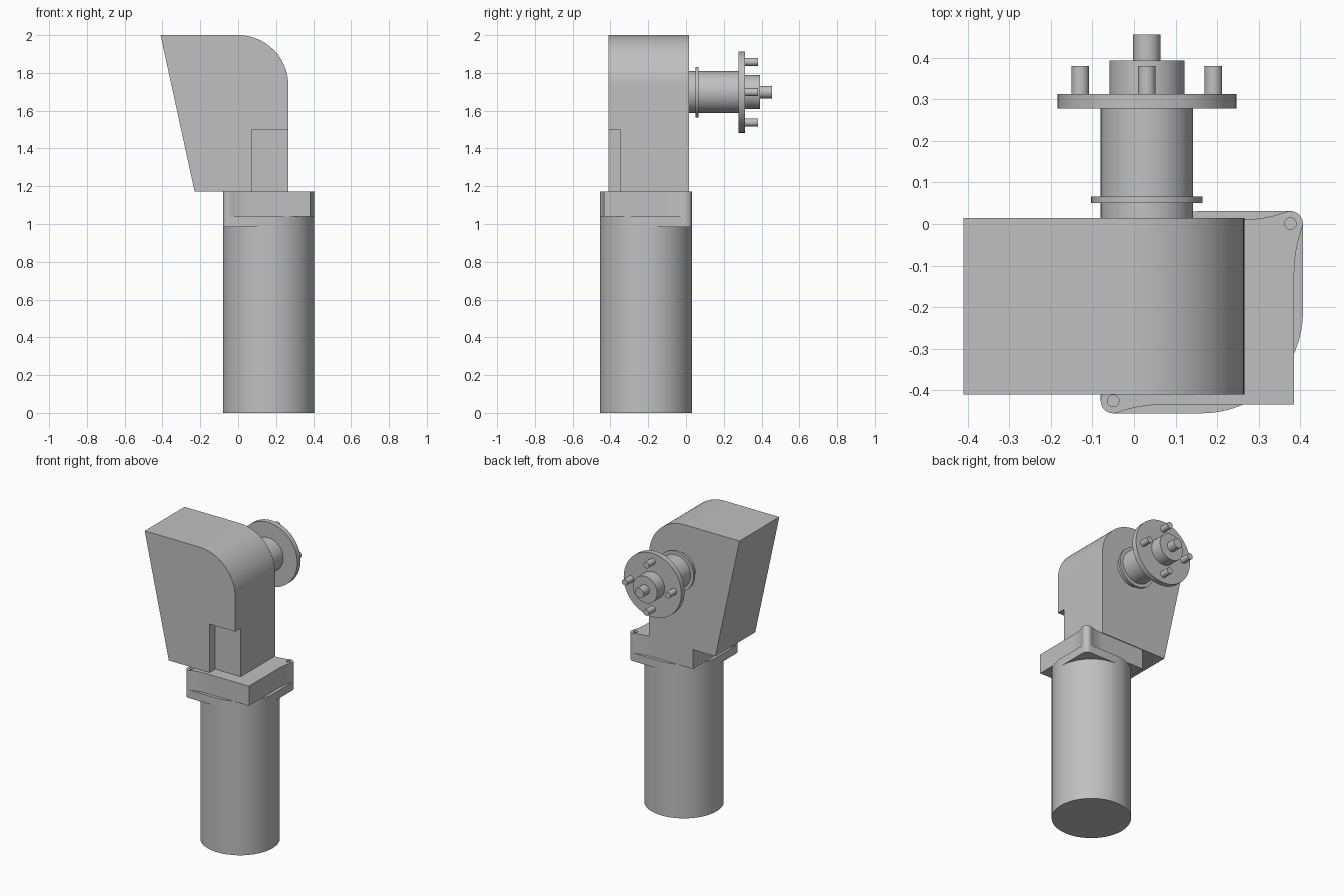
import bpy, bmesh
from math import cos, sin, pi, radians
from mathutils import Matrix, Vector

cube = bpy.data.objects.get("Cube")
if cube:
    bpy.data.objects.remove(cube, do_unlink=True)

grey = bpy.data.materials.new("machine grey")
grey.use_nodes = True
colour = (0.53, 0.53, 0.53, 1)
grey.diffuse_color = colour
grey.node_tree.nodes["Principled BSDF"].inputs["Base Color"].default_value = colour

UPRIGHT = Matrix.Rotation(pi / 2, 4, 'X')   # drawing plane xy -> xz, depth -> -y
MOTOR = Vector((0.163, -0.212, 0))          # motor axis
SHAFT_X, SHAFT_Z = 0.031, 1.698             # output shaft axis
EAR, EAR_R, HALF, RADIUS = 0.213, 0.03, 0.222, 0.243


def arc(cx, cy, r, a0, a1, n):
    """Points on an arc, angles in degrees."""
    angles = [radians(a0 + (a1 - a0) * i / n) for i in range(n + 1)]
    return [(cx + r * cos(a), cy + r * sin(a)) for a in angles]


def half_turn(points):
    return points + [(-x, -y) for x, y in points]


def extrude(name, loops, low, high, matrix):
    """Extrude an outline, with optional hole loops, between two depths."""
    curve = bpy.data.curves.new(name, 'CURVE')
    curve.dimensions, curve.fill_mode = '2D', 'BOTH'
    curve.extrude = (high - low) / 2
    for loop in loops:
        spline = curve.splines.new('POLY')
        spline.points.add(len(loop) - 1)
        for point, (x, y) in zip(spline.points, loop):
            point.co = (x, y, 0, 1)
        spline.use_cyclic_u = True
    temp = bpy.data.objects.new(name + " outline", curve)
    bpy.context.collection.objects.link(temp)
    bpy.context.view_layer.update()
    graph = bpy.context.evaluated_depsgraph_get()
    mesh = bpy.data.meshes.new_from_object(temp.evaluated_get(graph))
    bpy.data.objects.remove(temp, do_unlink=True)
    bpy.data.curves.remove(curve)
    mesh.transform(matrix @ Matrix.Translation((0, 0, (low + high) / 2)))
    return finish(name, mesh)


def finish(name, mesh):
    """Weld, orient and colour a mesh and add it to the scene."""
    bm = bmesh.new()
    bm.from_mesh(mesh)
    bmesh.ops.remove_doubles(bm, verts=bm.verts, dist=0.0001)
    bmesh.ops.dissolve_limit(bm, angle_limit=0.01, verts=bm.verts, edges=bm.edges)
    bmesh.ops.recalc_face_normals(bm, faces=bm.faces)
    bm.to_mesh(mesh)
    bm.free()
    mesh.materials.clear()
    mesh.materials.append(grey)
    mesh.name = name
    obj = bpy.data.objects.new(name, mesh)
    bpy.context.collection.objects.link(obj)
    parts.append(obj)
    return obj


def cylinder(name, r, low, high, matrix, sides=64):
    bm = bmesh.new()
    bmesh.ops.create_cone(bm, cap_ends=True, segments=sides, radius1=r, radius2=r,
                          depth=high - low,
                          matrix=matrix @ Matrix.Translation((0, 0, (low + high) / 2)))
    mesh = bpy.data.meshes.new(name)
    bm.to_mesh(mesh)
    bm.free()
    return finish(name, mesh)


parts = []
base = Matrix.Translation(MOTOR)

# Motor body
cylinder("motor_body", RADIUS, 0, 1.04, base, 96)

# Lower mounting plate: motor circle drawn out to two opposite corners
plate = half_turn(arc(EAR, EAR, EAR_R, 0, 90, 10) + arc(0, 0, RADIUS, 90, 180, 24))
extrude("lower_plate", [plate], 0.985, 1.04, base)

# Upper mounting block: square with two flared, drilled ears
ear = arc(EAR, EAR, EAR_R, -20, 110, 16)
start, bend, end = Vector((HALF, 0.09)), Vector((HALF, 0.15)), Vector(ear[0])
flare = []
for i in range(8):
    t = i / 8
    flare.append(tuple(start * (1 - t) ** 2 + bend * 2 * t * (1 - t) + end * t * t))
side = [(HALF, -HALF)] + flare + ear + [(y, x) for x, y in reversed(flare)]
holes = [arc(s * EAR, s * EAR, 0.014, 0, 345, 23) for s in (1, -1)]
extrude("mounting_block", [half_turn(side)] + holes, 1.04, 1.173, base)

# Gear housing with one rounded shoulder
profile = [(-0.23, 1.173), (0.265, 1.173)] + arc(0, 1.735, 0.265, 0, 90, 24) + [(-0.41, 2)]
housing = extrude("gear_housing", [profile], -0.015, 0.41, UPRIGHT)

# Notch in the lower front corner of the housing
notch = [(0.075, 1.1), (0.4, 1.1), (0.4, 1.5), (0.075, 1.5)]
cutter = extrude("notch_cutter", [notch], 0.35, 0.5, UPRIGHT)
cutter.hide_render = True
cut = housing.modifiers.new("notch", 'BOOLEAN')
cut.operation, cut.solver, cut.object = 'DIFFERENCE', 'EXACT', cutter
bpy.context.view_layer.update()
graph = bpy.context.evaluated_depsgraph_get()
cut_mesh = bpy.data.meshes.new_from_object(housing.evaluated_get(graph))
housing.modifiers.clear()
housing.data = cut_mesh
parts.remove(cutter)
bpy.data.objects.remove(cutter, do_unlink=True)

# Output shaft: stepped cylinders pointing to the back
axis = Matrix.Translation((SHAFT_X, 0, SHAFT_Z)) @ Matrix.Rotation(-pi / 2, 4, 'X')
for name, r, low, high in (("shaft_sleeve", 0.111, 0.01, 0.28),
                           ("sleeve_ring", 0.134, 0.051, 0.066),
                           ("wheel_flange", 0.215, 0.278, 0.313),
                           ("flange_hub", 0.09, 0.31, 0.393),
                           ("shaft_tip", 0.033, 0.39, 0.455)):
    cylinder(name, r, low, high, axis)

# Four wheel studs
for i, (x, y) in enumerate(arc(0, 0, 0.16, 0, 270, 3)):
    cylinder(f"wheel_stud_{i + 1}", 0.021, 0.31, 0.38,
             axis @ Matrix.Translation((x, y, 0)), 32)

# Smooth the round faces, keep the edges sharp
bpy.ops.object.select_all(action='DESELECT')
for obj in parts:
    obj.select_set(True)
bpy.context.view_layer.objects.active = parts[0]
bpy.ops.object.shade_smooth_by_angle(angle=radians(30))
